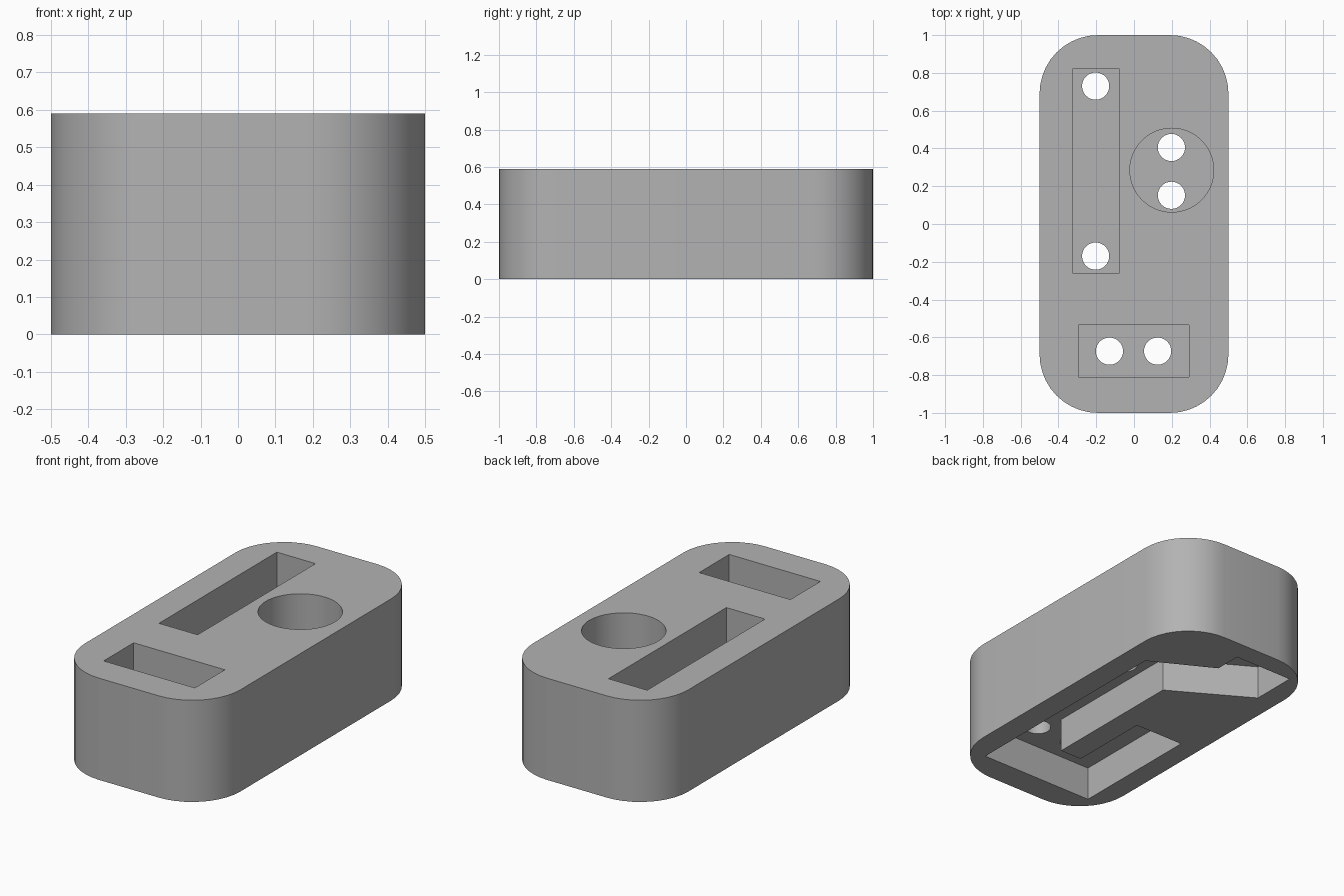
import bpy, bmesh, math
from mathutils import Vector

old = bpy.data.objects.get("Cube")
if old:
    bpy.data.objects.remove(old, do_unlink=True)

HEIGHT = 0.59
POCKET_FLOOR = 0.295
RECESS_TOP = 0.197
OVER = 0.05  # cutters overshoot the surface they open

grey = bpy.data.materials.new("plain grey")
grey.use_nodes = True
color = (0.45, 0.45, 0.45, 1)
grey.diffuse_color = color
grey.node_tree.nodes["Principled BSDF"].inputs["Base Color"].default_value = color


def prism(name, outline, z0, z1):
    """Extrude a closed outline from z0 up to z1."""
    bm = bmesh.new()
    base = bm.faces.new([bm.verts.new((x, y, z0)) for x, y in outline])
    top = bmesh.ops.extrude_face_region(bm, geom=[base])["geom"]
    bmesh.ops.translate(bm, vec=Vector((0, 0, z1 - z0)),
                        verts=[v for v in top if isinstance(v, bmesh.types.BMVert)])
    bmesh.ops.recalc_face_normals(bm, faces=bm.faces)
    mesh = bpy.data.meshes.new(name)
    bm.to_mesh(mesh)
    bm.free()
    mesh.materials.append(grey)
    ob = bpy.data.objects.new(name, mesh)
    bpy.context.collection.objects.link(ob)
    return ob


def rect(x0, x1, y0, y1):
    return [(x0, y0), (x1, y0), (x1, y1), (x0, y1)]


def circle(cx, cy, r, n):
    return [(cx + r * math.cos(math.tau * i / n), cy + r * math.sin(math.tau * i / n))
            for i in range(n)]


def rounded_rect(hx, hy, r, steps):
    pts = []
    for k, (sx, sy) in enumerate([(1, 1), (-1, 1), (-1, -1), (1, -1)]):
        for i in range(steps + 1):
            a = math.pi / 2 * (k + i / steps)
            pts.append((sx * (hx - r) + r * math.cos(a), sy * (hy - r) + r * math.sin(a)))
    return pts


def cut(target, outline, z0, z1):
    """Subtract a prism from the target and discard the cutter."""
    cutter = prism("cutter", outline, z0, z1)
    cutter.hide_render = True
    mod = target.modifiers.new("cut", "BOOLEAN")
    mod.operation = "DIFFERENCE"
    mod.solver = "EXACT"
    mod.object = cutter
    bpy.context.view_layer.objects.active = target
    bpy.ops.object.modifier_apply(modifier=mod.name)
    bpy.data.objects.remove(cutter, do_unlink=True)


# Rounded block
body = prism("housing_block", rounded_rect(0.5, 1.0, 0.31, 10), 0, HEIGHT)

# Component pockets in the top
for outline in (rect(-0.325, -0.077, -0.26, 0.82),
                rect(-0.295, 0.29, -0.81, -0.535),
                circle(0.2, 0.285, 0.222, 64)):
    cut(body, outline, POCKET_FLOOR, HEIGHT + OVER)

# Wiring channel in the underside
channel = [(0.36, -0.84), (0.36, 0.525), (0, 0.72), (0, 0.88), (-0.375, 0.88),
           (-0.375, 0.61), (0.08, 0.342), (0.08, -0.527), (-0.06, -0.527),
           (-0.06, -0.046), (-0.375, -0.046), (-0.375, -0.84)]
cut(body, channel, -OVER, RECESS_TOP)

# Wire holes joining pockets and channel
for x, y in ((-0.203, 0.73), (-0.203, -0.17), (0.198, 0.405), (0.198, 0.152),
             (-0.13, -0.673), (0.125, -0.673)):
    cut(body, circle(x, y, 0.072, 32), RECESS_TOP - OVER, POCKET_FLOOR + OVER)

# Smooth curves, sharp rims
bpy.ops.object.select_all(action="DESELECT")
body.select_set(True)
bpy.context.view_layer.objects.active = body
bpy.ops.object.shade_smooth_by_angle(angle=math.radians(30))
